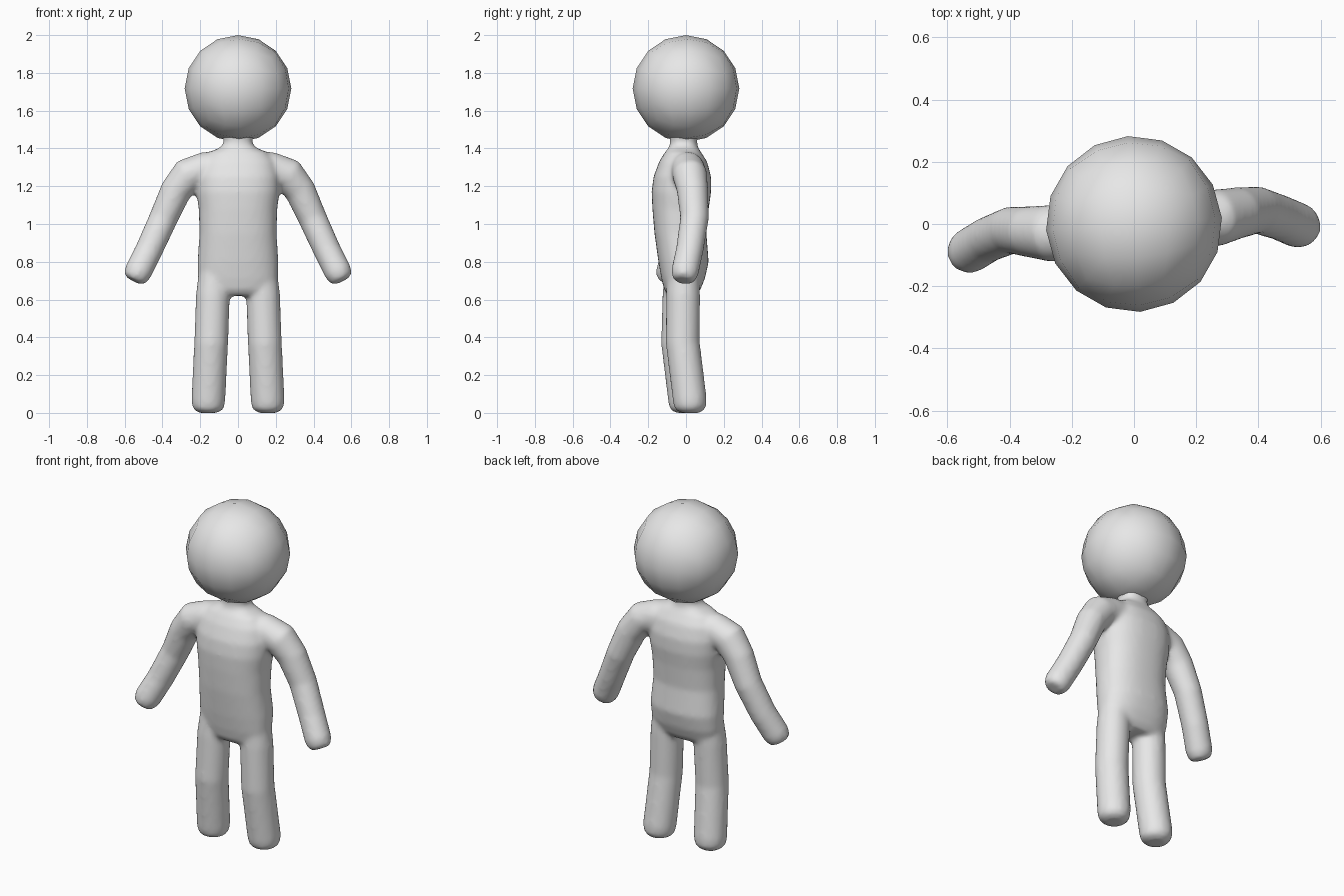
import bpy, bmesh, math
from mathutils import Vector, Matrix

if "Cube" in bpy.data.objects:
    bpy.data.objects.remove(bpy.data.objects["Cube"])

grey = bpy.data.materials.new("light grey")
grey.diffuse_color = (0.8, 0.8, 0.8, 1)
grey.use_nodes = True
grey.node_tree.nodes["Principled BSDF"].inputs["Base Color"].default_value = grey.diffuse_color


def loft(bm, rings):
    """Skin closed rings of points and cap both ends."""
    loops = [[bm.verts.new(p) for p in ring] for ring in rings]
    n = len(loops[0])
    for a, b in zip(loops, loops[1:]):
        for i in range(n):
            j = (i + 1) % n
            bm.faces.new((a[i], a[j], b[j], b[i]))
    bm.faces.new(loops[0][::-1])
    bm.faces.new(loops[-1])


def limb(bm, path, ry_scale=1.0, n=24):
    """Round tube through (x, y, z, radius) points, square to the path."""
    pts = [Vector(p[:3]) for p in path]
    rings = []
    for i, p in enumerate(pts):
        t = (pts[min(i + 1, len(pts) - 1)] - pts[max(i - 1, 0)]).normalized()
        u = Vector((0, 1, 0)).cross(t).normalized()
        v = t.cross(u)
        r = path[i][3]
        rings.append([p + u * r * math.cos(a) + v * r * ry_scale * math.sin(a)
                      for a in (2 * math.pi * k / n for k in range(n))])
    loft(bm, rings)


def spow(v, e):
    return math.copysign(abs(v) ** e, v)


def add_object(name, bm):
    bmesh.ops.recalc_face_normals(bm, faces=bm.faces)
    for f in bm.faces:
        f.smooth = True
    me = bpy.data.meshes.new(name)
    bm.to_mesh(me)
    bm.free()
    me.materials.append(grey)
    ob = bpy.data.objects.new(name, me)
    bpy.context.collection.objects.link(ob)
    return ob


bm = bmesh.new()

# torso and neck: height, half width, front y, back y
torso = [(0.62, 0.17, -0.09, 0.05), (0.65, 0.20, -0.115, 0.075),
         (0.71, 0.212, -0.13, 0.10), (0.80, 0.214, -0.146, 0.12),
         (0.95, 0.204, -0.167, 0.108), (1.08, 0.208, -0.178, 0.12),
         (1.17, 0.22, -0.182, 0.133), (1.25, 0.22, -0.172, 0.133),
         (1.33, 0.20, -0.142, 0.112), (1.38, 0.155, -0.112, 0.08),
         (1.402, 0.10, -0.092, 0.065), (1.42, 0.08, -0.085, 0.06),
         (1.44, 0.075, -0.083, 0.058), (1.47, 0.085, -0.088, 0.065),
         (1.52, 0.10, -0.10, 0.08)]
rings = []
for z, w, y0, y1 in torso:
    ring = []
    for k in range(40):
        a = 2 * math.pi * k / 40
        ring.append((w * spow(math.cos(a), 0.85),
                     (y0 + y1) / 2 + (y1 - y0) / 2 * spow(math.sin(a), 0.85), z))
    rings.append(ring)
loft(bm, rings)

# arms: shared outline, each side swings differently front to back
arm = [(0.08, 1.30, 0.09), (0.18, 1.29, 0.09), (0.265, 1.26, 0.092),
       (0.33, 1.175, 0.083), (0.395, 1.03, 0.076), (0.47, 0.865, 0.073),
       (0.53, 0.745, 0.073), (0.546, 0.712, 0.062), (0.552, 0.70, 0.045)]
arm_y = {1: (0.0, 0.01, 0.02, 0.035, 0.045, 0.02, -0.006, -0.012, -0.014),
         -1: (-0.02, -0.025, -0.03, -0.025, -0.02, -0.05, -0.087, -0.096, -0.098)}
for side, ys in arm_y.items():
    limb(bm, [(side * x, y, z, r) for (x, z, r), y in zip(arm, ys)])

# legs: shared outline, slightly different stride
leg = [(0.12, 0.78, 0.085), (0.133, 0.62, 0.09), (0.142, 0.37, 0.09),
       (0.157, 0.07, 0.09), (0.159, 0.03, 0.085), (0.16, 0.01, 0.068),
       (0.16, 0.0, 0.045)]
leg_y = {1: (-0.015, -0.015, -0.017, 0.02, 0.023, 0.024, 0.024),
         -1: (-0.025, -0.035, -0.042, -0.005, -0.002, 0.0, 0.0)}
for side, ys in leg_y.items():
    limb(bm, [(side * x, y, z, r) for (x, z, r), y in zip(leg, ys)])

# melt the overlapping parts into one soft body
body = add_object("body", bm)
remesh = body.modifiers.new("merge", 'REMESH')
remesh.mode = 'VOXEL'
remesh.voxel_size = 0.013
remesh.use_smooth_shade = True
soften = body.modifiers.new("soften", 'SMOOTH')
soften.factor = 0.5
soften.iterations = 8

# head: low-poly cube sphere with four faces along each cube edge
bm = bmesh.new()
bmesh.ops.create_cube(bm, size=2)
bmesh.ops.subdivide_edges(bm, edges=bm.edges[:], cuts=3, use_grid_fill=True)
for v in bm.verts:
    v.co = Vector([math.tan(math.pi / 4 * c) for c in v.co]).normalized() * 0.283
bmesh.ops.transform(bm, verts=bm.verts,
                    matrix=Matrix.Translation((0, 0, 1.717))
                    @ Matrix.Rotation(math.radians(4), 4, 'Z'))
add_object("head", bm)
